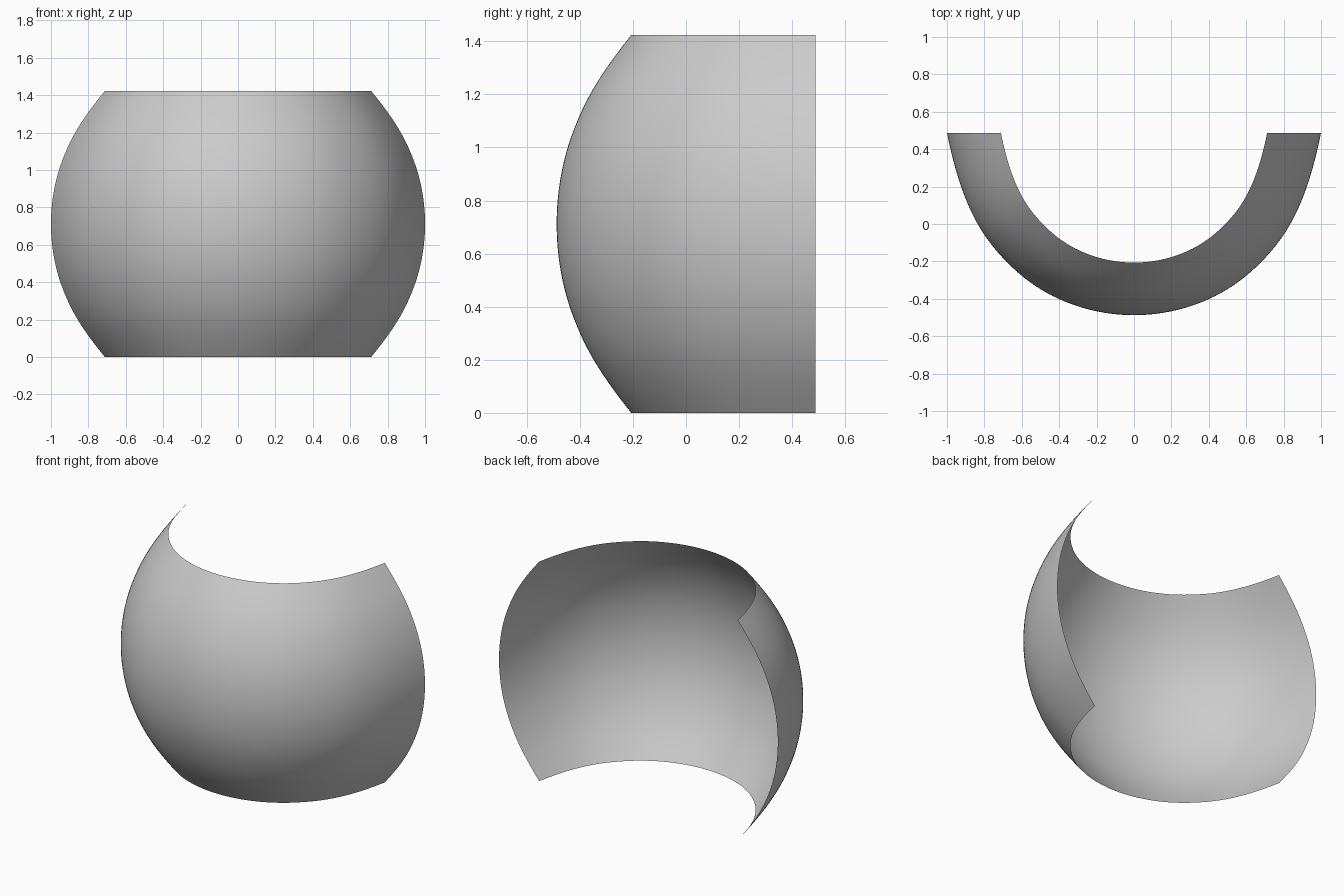
import bpy, bmesh
from math import sin, cos, radians

if "Cube" in bpy.data.objects:
    bpy.data.objects.remove(bpy.data.objects["Cube"])


def spline(ctrl, samples, p=3):
    """Sample a clamped cubic B-spline through de Boor's algorithm."""
    n = len(ctrl)
    spans = n - p
    knots = [0] * p + list(range(spans + 1)) + [spans] * p
    out = []
    for i in range(samples + 1):
        t = spans * i / samples
        k = min(int(t), spans - 1) + p
        d = [ctrl[j + k - p] for j in range(p + 1)]
        for r in range(1, p + 1):
            for j in range(p, r - 1, -1):
                lo, hi = knots[j + k - p], knots[j + 1 + k - r]
                a = (t - lo) / (hi - lo)
                d[j] = tuple((1 - a) * u + a * v for u, v in zip(d[j - 1], d[j]))
        out.append(d[p])
    return out


# Half-round plan curve and quarter-round upright profile
STEPS = 8
plan_angles = [radians(180 + 180 * i / STEPS) for i in range(STEPS + 1)]
rise_angles = [radians(-45 + 90 * i / STEPS) for i in range(STEPS + 1)]
plan = spline([(cos(a), sin(a)) for a in plan_angles], 96)
rise = spline([(cos(a), sin(a)) for a in rise_angles], 64)

# Scale to full width 2, stand on the ground and centre front to back
s = 1 / max(r for r, z in rise)
base = -rise[0][1] * s
back = -min(y for x, y in plan) / 2

# Curved open shell
bm = bmesh.new()
grid = [[bm.verts.new((x * r * s, y * r * s + back, z * s + base)) for x, y in plan]
        for r, z in rise]
for low, high in zip(grid, grid[1:]):
    for i in range(len(plan) - 1):
        bm.faces.new((low[i], low[i + 1], high[i + 1], high[i])).smooth = True
mesh = bpy.data.meshes.new("curved_shell")
bm.to_mesh(mesh)
bm.free()
shell = bpy.data.objects.new("curved_shell", mesh)
bpy.context.collection.objects.link(shell)
